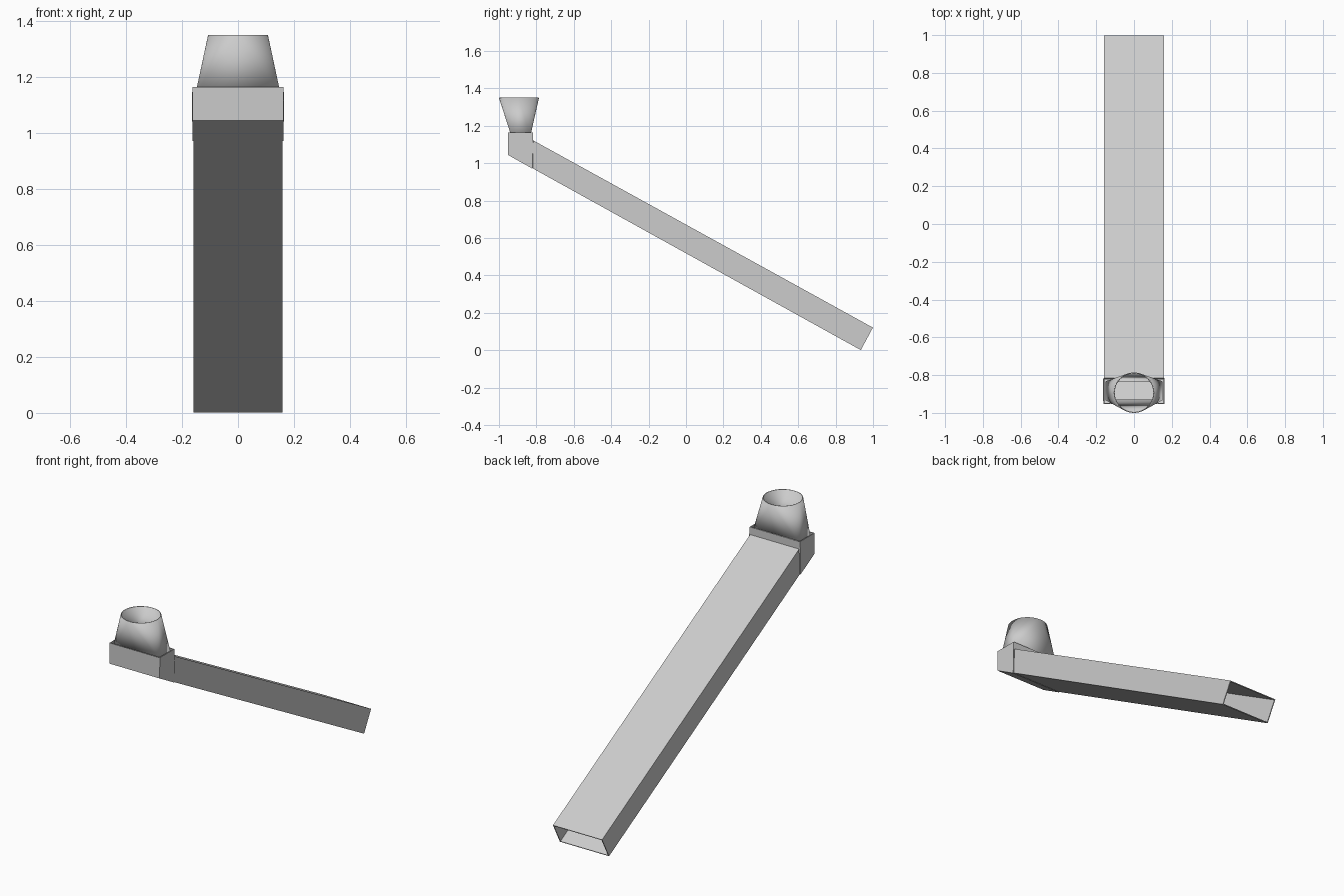
import bpy, bmesh, math
from mathutils import Vector

if "Cube" in bpy.data.objects:
    bpy.data.objects.remove(bpy.data.objects["Cube"])

WALL = 0.005


def sheet_part(name, verts, faces, smooth=False):
    """Thin sheet-metal part from a surface, thickened about its middle."""
    bm = bmesh.new()
    vs = [bm.verts.new(v) for v in verts]
    for f in faces:
        bm.faces.new([vs[i] for i in f])
    bmesh.ops.recalc_face_normals(bm, faces=bm.faces)
    me = bpy.data.meshes.new(name)
    bm.to_mesh(me)
    bm.free()
    ob = bpy.data.objects.new(name, me)
    bpy.context.collection.objects.link(ob)
    m = ob.modifiers.new("wall", 'SOLIDIFY')
    m.thickness = WALL
    m.offset = 0
    m.use_even_offset = not smooth
    if smooth:
        bpy.ops.object.select_all(action='DESELECT')
        ob.select_set(True)
        bpy.context.view_layer.objects.active = ob
        bpy.ops.object.shade_smooth_by_angle(angle=math.radians(25))
    return ob


def extruded(profile, hx):
    """Side profile (y, z) placed at -hx and then at +hx."""
    return [(s * hx, y, z) for s in (-1, 1) for y, z in profile]


# Long sloping rectangular duct, open at both ends
duct = [(-0.818, 0.974), (0.936, 0.003), (0.998, 0.119), (-0.818, 1.119)]
sheet_part("sloping_duct", extruded(duct, 0.156),
           [(0, 1, 2, 3), (4, 7, 6, 5), (0, 4, 5, 1), (3, 2, 6, 7)])

# Elbow collar: open on top and where the duct enters
elbow = [(-0.95, 1.046), (-0.82, 0.974), (-0.82, 1.119), (-0.82, 1.165), (-0.95, 1.165)]
sheet_part("elbow", extruded(elbow, 0.160),
           [(0, 1, 2, 3, 4), (5, 9, 8, 7, 6),
            (0, 5, 6, 1), (0, 4, 9, 5), (2, 7, 8, 3)])

# Rectangle-to-round inlet: corner fans joined by flat triangles
N, R = 48, 0.1045
top_c, bot_c = Vector((0, -0.893, 1.35)), Vector((0, -0.883, 1.14))
verts = [top_c + Vector((R * math.cos(a), R * math.sin(a), 0))
         for a in (2 * math.pi * i / N for i in range(N))]
verts += [bot_c + Vector((sx * 0.15, sy * 0.048, 0))
          for sx, sy in ((1, 1), (-1, 1), (-1, -1), (1, -1))]
faces = []
for q in range(4):
    start = q * N // 4
    corner, nxt = N + q, N + (q + 1) % 4
    faces += [(corner, (i + 1) % N, i) for i in range(start, start + N // 4)]
    faces.append((corner, nxt, (start + N // 4) % N))
sheet_part("round_inlet", verts, faces, smooth=True)
